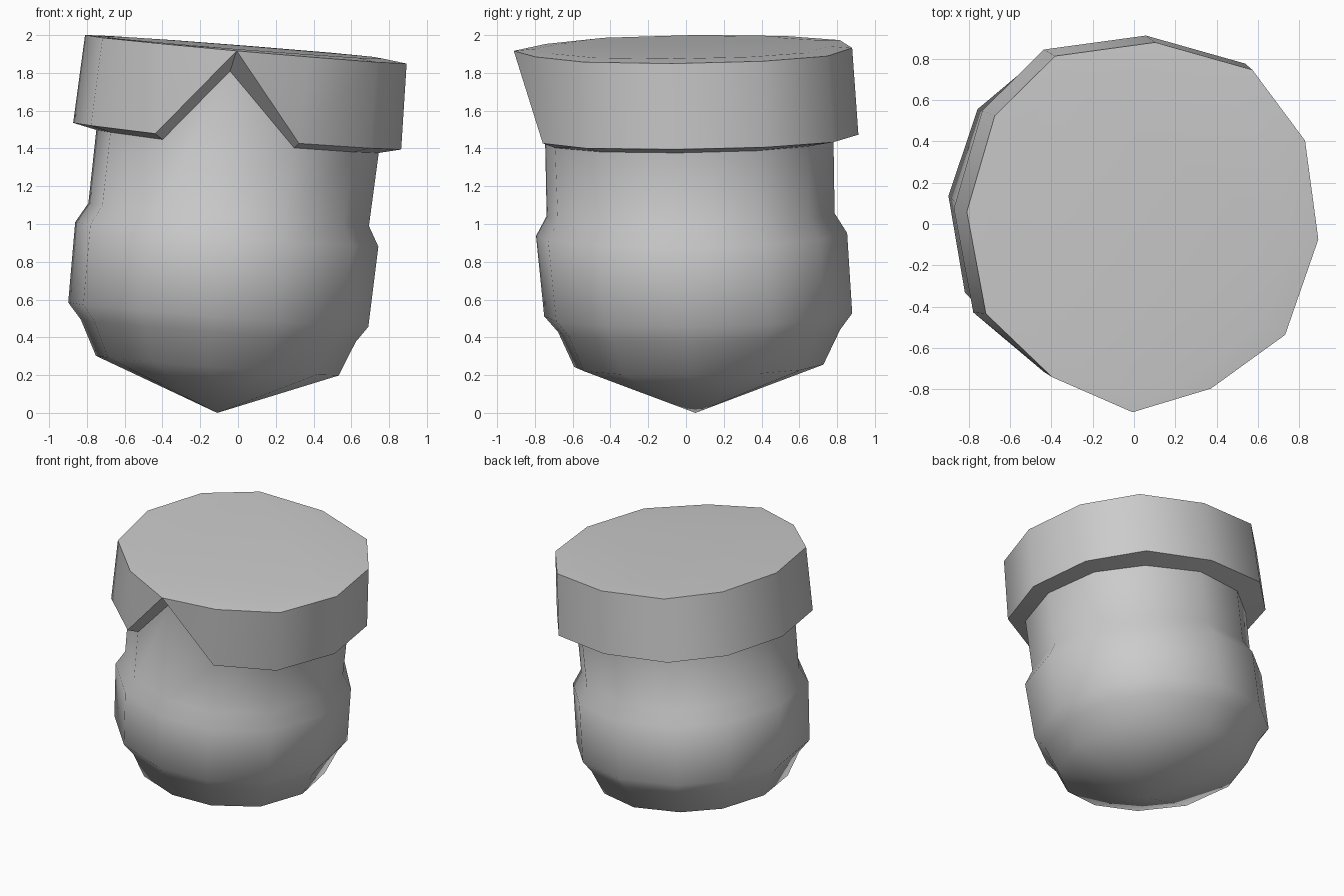
import bpy, bmesh
from math import radians, cos, sin

if "Cube" in bpy.data.objects:
    bpy.data.objects.remove(bpy.data.objects["Cube"])

# Twelve slightly uneven spokes (angle in degrees, cap radius), first one at the front
SPOKES = [(-93, .898), (-67, .85), (-37, .867), (-4, .855), (28, .893), (55, .93),
          (86, .897), (117, .93), (143, .895), (175, .853), (209, .866), (239, .848)]


def ring(bm, cx, cy, cz, r, slope=.08, uneven=False, scale=1.0):
    """Add one tilted twelve-sided ring; uneven rings follow the cap outline."""
    verts = []
    for i, (a, rim) in enumerate(SPOKES):
        # Body rings are fuller on the diagonals and a touch deeper than wide
        rad = rim * scale if uneven else r * (1.025 if i % 3 else 1)
        depth = 1.0 if uneven or i % 3 else 1.025
        x, y = rad * cos(radians(a)), rad * sin(radians(a)) * depth
        verts.append(bm.verts.new((cx + x, cy + y, cz - slope * x + .014 * y)))
    return verts


def bridge(bm, lower, upper):
    n = len(lower)
    for i in range(n):
        j = (i + 1) % n
        bm.faces.new((lower[i], lower[j], upper[j], upper[i]))


def finish(bm, name, angle):
    bmesh.ops.remove_doubles(bm, verts=bm.verts, dist=1e-4)
    bmesh.ops.recalc_face_normals(bm, faces=bm.faces)
    mesh = bpy.data.meshes.new(name)
    bm.to_mesh(mesh)
    bm.free()
    ob = bpy.data.objects.new(name, mesh)
    bpy.context.collection.objects.link(ob)
    bpy.ops.object.select_all(action='DESELECT')
    ob.select_set(True)
    bpy.context.view_layer.objects.active = ob
    bpy.ops.object.shade_smooth_by_angle(angle=radians(angle))
    return ob


def neck_ring(bm):
    """Ring where body and cap meet, with its front corner raised into the notch."""
    verts = ring(bm, -.003, .014, 1.437, .75)
    verts[0].co.z = 1.81
    verts[11].co.z -= .012
    return verts


# Body: pointed base, bulge, step and neck
bm = bmesh.new()
profile = [(-.11, .068, .25, .645), (-.105, .07, .435, .73), (-.105, .065, .52, .797),
           (-.06, .03, .945, .805), (-.05, .025, 1.05, .745)]
rings = [ring(bm, *p) for p in profile] + [neck_ring(bm)]
for low, high in zip(rings, rings[1:]):
    bridge(bm, low, high)
tip = bm.verts.new((-.11, .05, 0))
for i in range(12):
    bm.faces.new((tip, rings[0][(i + 1) % 12], rings[0][i]))
finish(bm, "body", 80)

# Cap: underside lip, flared skirt with a front notch, softly crowned top
bm = bmesh.new()
inner = neck_ring(bm)
skirt = ring(bm, -.006, 0, 1.465, 0, uneven=True, scale=1.02)
rim = ring(bm, .04, -.015, 1.925, 0, slope=.088, uneven=True)
crown = ring(bm, .03, -.025, 1.934, 0, slope=.079, uneven=True, scale=.87)
skirt[0].co = rim[0].co
# Skirt corners beside the notch sit further in
for k, s in ((1, .95), (11, .965)):
    skirt[k].co.x *= .97
    skirt[k].co.y *= s
skirt[11].co.z -= .012
bridge(bm, inner, skirt)
# Skirt faces; those beside the notch are triangles
for i in range(12):
    j = (i + 1) % 12
    if i == 0:
        bm.faces.new((rim[0], skirt[1], rim[1]))
    elif j == 0:
        bm.faces.new((skirt[i], rim[0], rim[i]))
    else:
        bm.faces.new((skirt[i], skirt[j], rim[j], rim[i]))
bridge(bm, rim, crown)
bm.faces.new(crown)
finish(bm, "cap", 40)
